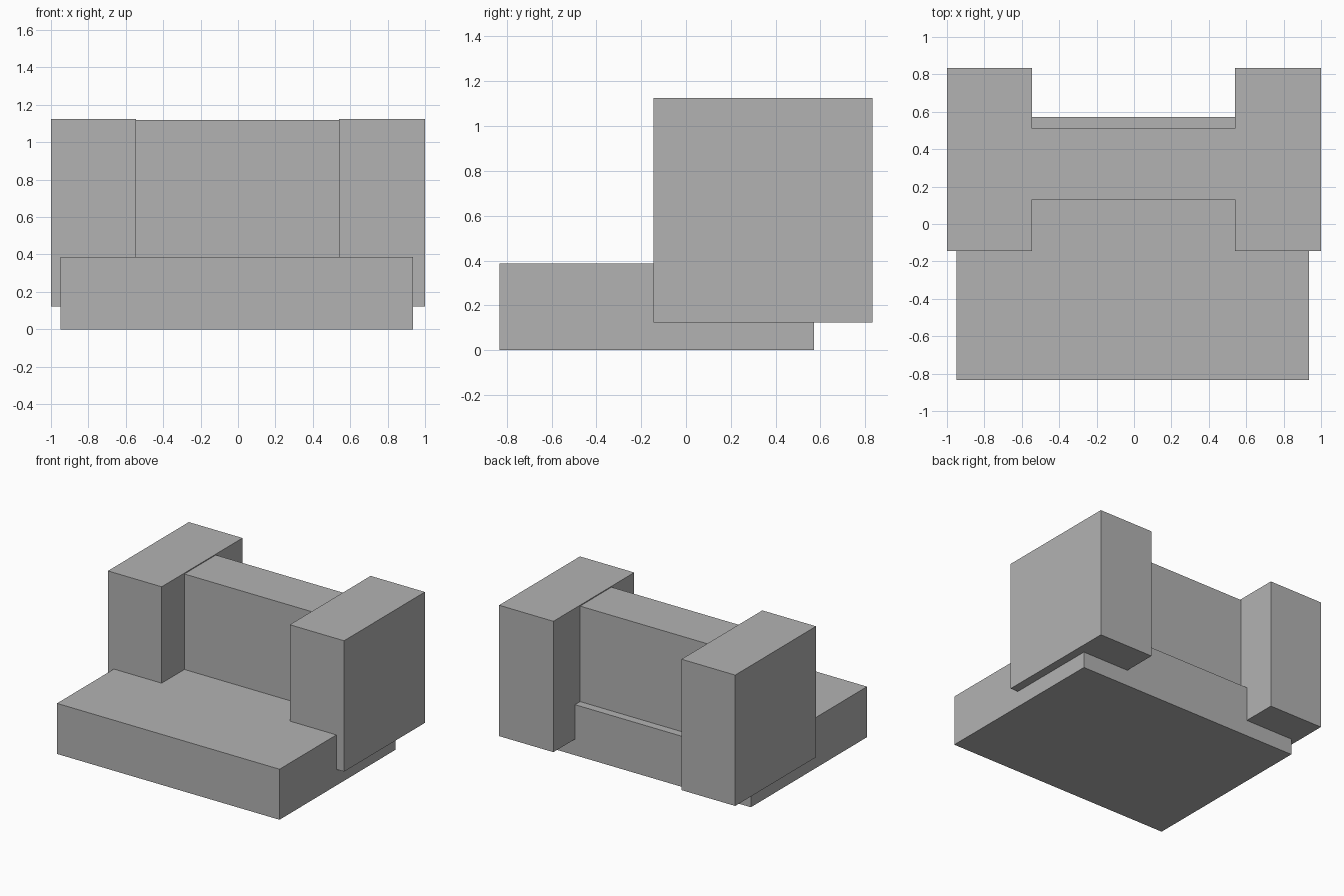
import bpy
from mathutils import Vector

cube = bpy.data.objects.get("Cube")
if cube:
    bpy.data.objects.remove(cube, do_unlink=True)

GREY = (0.45, 0.45, 0.45, 1.0)
grey = bpy.data.materials.new("plain grey")
grey.use_nodes = True
grey.diffuse_color = GREY
grey.node_tree.nodes["Principled BSDF"].inputs["Base Color"].default_value = GREY


def block(name, low, high):
    """Box between two opposite corners."""
    low, high = Vector(low), Vector(high)
    bpy.ops.mesh.primitive_cube_add(size=1, location=(low + high) / 2)
    obj = bpy.context.object
    obj.name = obj.data.name = name
    obj.scale = high - low
    bpy.ops.object.transform_apply(location=False, rotation=False, scale=True)
    obj.data.materials.append(grey)
    return obj


# Low slab, very slightly off centre
block("base_slab", (-0.95, -0.833, 0), (0.935, 0.572, 0.387))

# Wall between the two side blocks
block("centre_wall", (-0.545, 0.13, 0.3), (0.54, 0.51, 1.118))

# Tall side blocks, overhanging the slab
block("right_block", (-1, -0.145, 0.123), (-0.545, 0.833, 1.125))
block("left_block", (0.54, -0.145, 0.123), (1, 0.833, 1.125))
